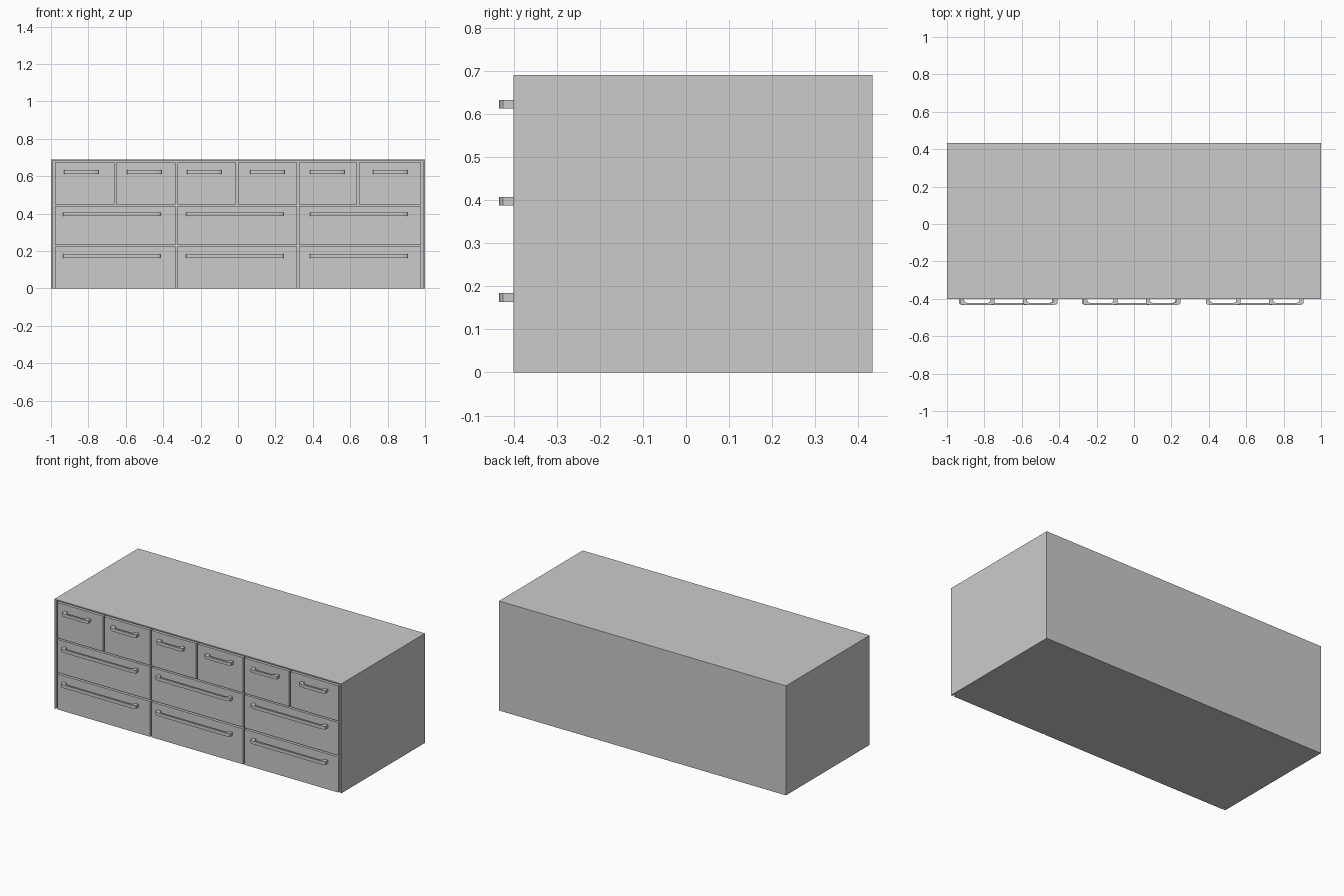
import bpy
import bmesh

if "Cube" in bpy.data.objects:
    bpy.data.objects.remove(bpy.data.objects["Cube"])

FRONT, BACK, RECESS, TOP = -0.40, 0.433, -0.38, 0.69


def finish(name, bm):
    bmesh.ops.recalc_face_normals(bm, faces=bm.faces[:])
    mesh = bpy.data.meshes.new(name)
    bm.to_mesh(mesh)
    bm.free()
    obj = bpy.data.objects.new(name, mesh)
    bpy.context.collection.objects.link(obj)
    return obj


def box(name, x0, x1, y0, y1, z0, z1):
    bm = bmesh.new()
    bmesh.ops.create_cube(bm, size=1)
    for v in bm.verts:
        v.co.x = x0 if v.co.x < 0 else x1
        v.co.y = y0 if v.co.y < 0 else y1
        v.co.z = z0 if v.co.z < 0 else z1
    return finish(name, bm)


def handle(name, x0, x1, z0, z1):
    # bow handle: half outline in plan, mirrored, extruded upward
    outer = [(0, FRONT), (0, -0.425), (0.005, -0.429), (0.024, -0.4335)]
    inner = [(0.036, -0.422), (0.026, -0.418), (0.023, -0.413), (0.021, FRONT)]
    left_out = [(x0 + x, y) for x, y in outer]
    right_out = [(x1 - x, y) for x, y in reversed(outer)]
    right_in = [(x1 - x, y) for x, y in reversed(inner)]
    left_in = [(x0 + x, y) for x, y in inner]
    outline = left_out + right_out + right_in + left_in
    bm = bmesh.new()
    face = bm.faces.new([bm.verts.new((x, y, z0)) for x, y in outline])
    ext = bmesh.ops.extrude_face_region(bm, geom=[face])
    top = [g for g in ext["geom"] if isinstance(g, bmesh.types.BMVert)]
    bmesh.ops.translate(bm, vec=(0, 0, z1 - z0), verts=top)
    return finish(name, bm)


# carcass with a shallow recess that holds the drawer fronts
carcass = box("carcass", -1, 1, FRONT, BACK, 0, TOP)
cutter = box("recess_cutter", -0.99, 0.99, -0.5, RECESS, -0.1, 0.683)
cutter.hide_render = True
mod = carcass.modifiers.new("recess", "BOOLEAN")
mod.operation = "DIFFERENCE"
mod.solver = "EXACT"
mod.object = cutter
bpy.context.view_layer.objects.active = carcass
bpy.ops.object.modifier_apply(modifier=mod.name)
bpy.data.objects.remove(cutter)

# wide drawers: two rows of three
wide_cols = [(-0.979, -0.333, -0.936), (-0.324, 0.316, -0.278), (0.325, 0.979, 0.385)]
wide_rows = [("bottom", 0.0, 0.223, 0.164), ("middle", 0.233, 0.441, 0.387)]
for row, z0, z1, hz in wide_rows:
    for i, (x0, x1, hx) in enumerate(wide_cols, 1):
        box(f"{row}_drawer_{i}", x0, x1, FRONT, RECESS, z0, z1)
        handle(f"{row}_handle_{i}", hx, hx + 0.521, hz, hz + 0.02)

# small drawers: one row of six
small_cols = [(-0.979, -0.661, -0.93), (-0.651, -0.333, -0.594), (-0.324, -0.012, -0.272),
              (-0.001, 0.316, 0.064), (0.325, 0.635, 0.385), (0.646, 0.979, 0.722)]
for i, (x0, x1, hx) in enumerate(small_cols, 1):
    box(f"top_drawer_{i}", x0, x1, FRONT, RECESS, 0.45, 0.673)
    handle(f"top_handle_{i}", hx, hx + 0.184, 0.613, 0.632)
